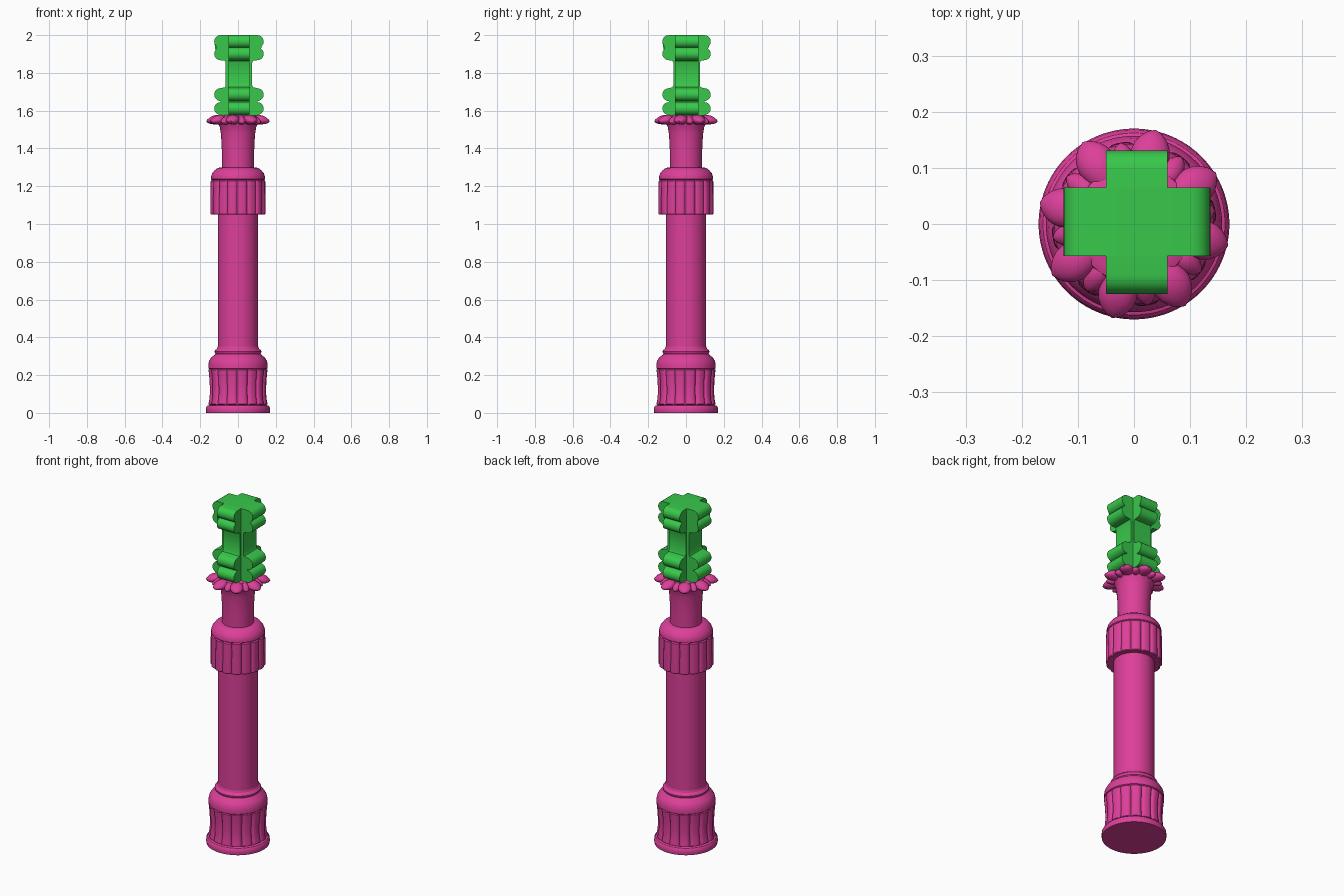
import bpy, bmesh, math
from mathutils import Matrix

if "Cube" in bpy.data.objects:
    bpy.data.objects.remove(bpy.data.objects["Cube"])

def material(name, color):
    m = bpy.data.materials.new(name)
    m.diffuse_color = color
    m.use_nodes = True
    m.node_tree.nodes["Principled BSDF"].inputs["Base Color"].default_value = m.diffuse_color
    return m

PINK = material("pink", (0.72, 0.05, 0.32, 1))
GREEN = material("green", (0.04, 0.58, 0.07, 1))

def finish(name, bm, mat, angle=32):
    bmesh.ops.recalc_face_normals(bm, faces=bm.faces[:])
    me = bpy.data.meshes.new(name)
    bm.to_mesh(me)
    bm.free()
    ob = bpy.data.objects.new(name, me)
    bpy.context.collection.objects.link(ob)
    me.materials.append(mat)
    bpy.ops.object.select_all(action='DESELECT')
    bpy.context.view_layer.objects.active = ob
    ob.select_set(True)
    bpy.ops.object.shade_smooth_by_angle(angle=math.radians(angle))
    return ob

PANELS, STEPS = 16, 10
PHASE = math.radians(20.75)

def lathe(name, profile, mat):
    """Revolve (radius, z, flute depth) rows; depth cuts 16 rounded panels."""
    bm = bmesh.new()
    n = PANELS * STEPS
    rows = []
    for r, z, d in profile:
        row = []
        for i in range(n):
            a = PHASE + 2 * math.pi * i / n
            t = abs(2 * (i % STEPS) / STEPS - 1)
            rr = r - d * t ** 4
            row.append(bm.verts.new((rr * math.cos(a), rr * math.sin(a), z)))
        rows.append(row)
    for a, b in zip(rows, rows[1:]):
        for i in range(n):
            j = (i + 1) % n
            bm.faces.new((a[i], a[j], b[j], b[i]))
    bm.faces.new(rows[0])
    bm.faces.new(rows[-1])
    return finish(name, bm, mat)

# Base with plinth and fluted, slightly waisted panels
lathe("fluted_base", [
    (.168, 0, 0), (.170, .012, 0), (.168, .03, 0), (.162, .038, 0), (.150, .042, 0),
    (.157, .046, .010), (.153, .07, .012), (.150, .10, .012), (.150, .14, .012),
    (.153, .19, .012), (.157, .228, .010), (.151, .232, 0), (.157, .236, 0),
    (.157, .255, 0), (.153, .275, 0), (.142, .293, 0), (.126, .305, 0),
    (.119, .313, 0), (.123, .318, 0), (.124, .326, 0), (.119, .334, 0),
    (.111, .34, 0), (.107, .352, 0)], PINK)

# Plain shaft
lathe("shaft", [(.107, .33, 0), (.107, 1.10, 0)], PINK)

# Fluted collar with scalloped lower rim and rounded shoulder
lathe("fluted_collar", [
    (.104, 1.056, 0), (.143, 1.05, .010), (.147, 1.054, .010), (.147, 1.10, .011),
    (.146, 1.17, .011), (.145, 1.228, .009), (.139, 1.234, 0), (.143, 1.238, 0),
    (.143, 1.25, 0), (.137, 1.268, 0), (.124, 1.284, 0), (.108, 1.296, 0),
    (.092, 1.30, 0)], PINK)

# Flared neck
lathe("neck", [
    (.085, 1.28, 0), (.085, 1.36, 0), (.087, 1.43, 0), (.091, 1.48, 0),
    (.097, 1.515, 0), (.105, 1.53, 0), (.110, 1.55, 0), (.105, 1.57, 0),
    (.09, 1.577, 0)], PINK)

# Ring of eight large pointed petals alternating with eight small ones
def petals(name, start, centre, length, width, height, z):
    bm = bmesh.new()
    for k in range(8):
        new = bmesh.ops.create_uvsphere(bm, u_segments=20, v_segments=12, radius=1)["verts"]
        rot = Matrix.Rotation(math.radians(start + 45 * k), 3, 'Z')
        for v in new:
            x, y, h = v.co
            tip = .12 * max(0, x) ** 12
            v.co.x = centre + length * (x + tip)
            v.co.y = y * width * (1 + .25 * x)
            v.co.z = z + h * height - .008 * max(0, x) ** 2
            v.co = rot @ v.co
    return finish(name, bm, PINK, 50)

petals("large_petals", 32, .113, .053, .034, .025, 1.552)
petals("small_petals", 54.5, .100, .042, .021, .022, 1.548)

# Cross-shaped finial: two lobed profiles extruded at right angles
def lobe(x, z, r, n=10):
    return [(x + r * math.cos(a), z + r * math.sin(a))
            for a in (-math.pi / 2 + math.pi * i / n for i in range(n + 1))]

def lobed_bar(name, axis, half_depth, tip, stem, centre):
    side = [(tip - .034, 1.575)]
    for z in (1.611, 1.685):
        side += lobe(tip - .034, z, .034)
    side += [(stem + .005, 1.724), (stem, 1.734), (stem, 1.854), (stem + .005, 1.864)]
    for z in (1.901, 1.966):
        side += lobe(tip - .034, z, .034)
    outline = side + [(-x, z) for x, z in reversed(side)]
    bm = bmesh.new()
    face = bm.faces.new([bm.verts.new((x, -half_depth, z)) for x, z in outline])
    ext = bmesh.ops.extrude_face_region(bm, geom=[face])["geom"]
    bmesh.ops.translate(bm, vec=(0, 2 * half_depth, 0),
                        verts=[g for g in ext if isinstance(g, bmesh.types.BMVert)])
    if axis == 'Y':
        bmesh.ops.rotate(bm, verts=bm.verts[:], matrix=Matrix.Rotation(math.pi / 2, 3, 'Z'))
    bmesh.ops.translate(bm, verts=bm.verts[:], vec=centre)
    return finish(name, bm, GREEN)

lobed_bar("finial_bar_x", 'X', .061, .131, .070, (.005, .004, 0))
lobed_bar("finial_bar_y", 'Y', .055, .128, .070, (.005, .003, 0))
